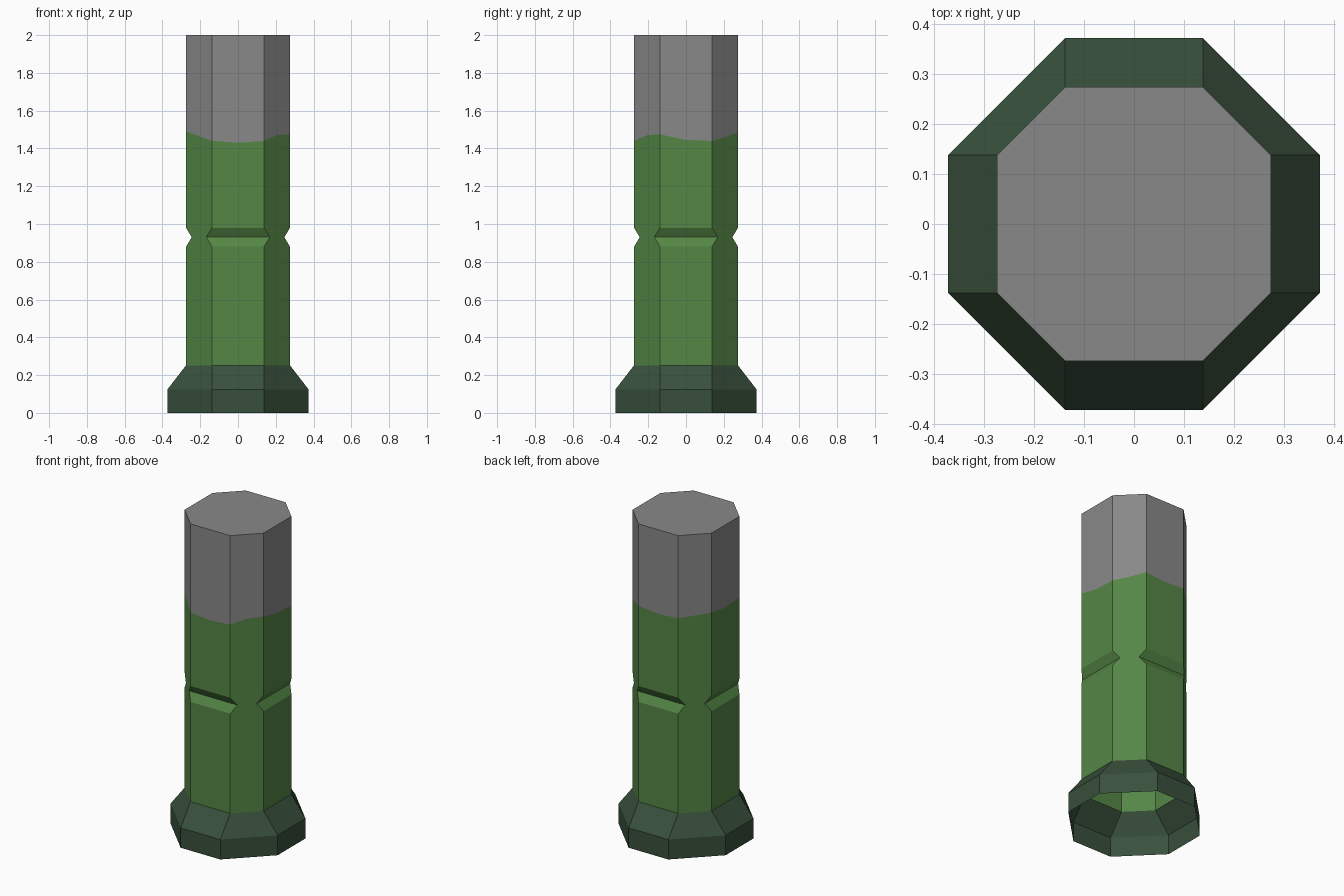
import bpy

if "Cube" in bpy.data.objects:
    bpy.data.objects.remove(bpy.data.objects["Cube"])


def material(name, rgb):
    m = bpy.data.materials.new(name)
    m.diffuse_color = (*rgb, 1)
    m.use_nodes = True
    m.node_tree.nodes["Principled BSDF"].inputs["Base Color"].default_value = m.diffuse_color
    return m


def octagon(reach, corner, z):
    """16 points (face middles and corners), counter-clockwise from the front.
    z is one height or a list of 16 heights."""
    x, y, c = reach, corner, []
    for _ in range(4):
        c += [(y, -x), (x, -y)]
        c = [(b, -a) for a, b in c]      # turn the earlier corners clockwise
    # after four turns the quarters run clockwise-first, so sort by angle
    from math import atan2, tau
    c.sort(key=lambda p: atan2(p[0], -p[1]) % tau)
    pts = []
    for i in range(8):
        p, q = c[i - 1], c[i]
        pts += [((p[0] + q[0]) / 2, (p[1] + q[1]) / 2), q]
    zs = z if isinstance(z, list) else [z] * 16
    return [(a, b, h) for (a, b), h in zip(pts, zs)]


def loft(name, rings, mat, cap=False):
    n = 16
    verts = [p for r in rings for p in r]
    faces = [(k * n + i, k * n + (i + 1) % n, (k + 1) * n + (i + 1) % n, (k + 1) * n + i)
             for k in range(len(rings) - 1) for i in range(n)]
    if cap:
        faces.append(tuple(range(len(verts) - n, len(verts))))
    me = bpy.data.meshes.new(name)
    me.from_pydata(verts, [], faces)
    me.materials.append(mat)
    ob = bpy.data.objects.new(name, me)
    bpy.context.collection.objects.link(ob)
    return ob


green = material("green", (0.09, 0.24, 0.06))
dark_green = material("dark_green", (0.04, 0.08, 0.045))
grey = material("grey", (0.25, 0.25, 0.25))

R, C = 0.275, 0.138

# Wavy colour boundary between the lower and upper column
wave = [1.43, 1.44, 1.47, 1.475, 1.445, 1.44, 1.46, 1.485,
        1.47, 1.48, 1.49, 1.50, 1.48, 1.49, 1.465, 1.44]

# Flared foot, an open shell underneath
loft("foot", [octagon(0.373, C, 0), octagon(0.373, C, 0.125), octagon(R, C, 0.252)], dark_green)

# Lower column with a V groove on the four main faces
loft("lower_column", [octagon(R, C, 0.252), octagon(R, C, 0.88), octagon(R - 0.03, C + 0.03, 0.93),
                      octagon(R, C, 0.98), octagon(R, C, wave)], green)

# Upper column with flat top
loft("upper_column", [octagon(R, C, wave), octagon(R, C, 2.0)], grey, cap=True)
